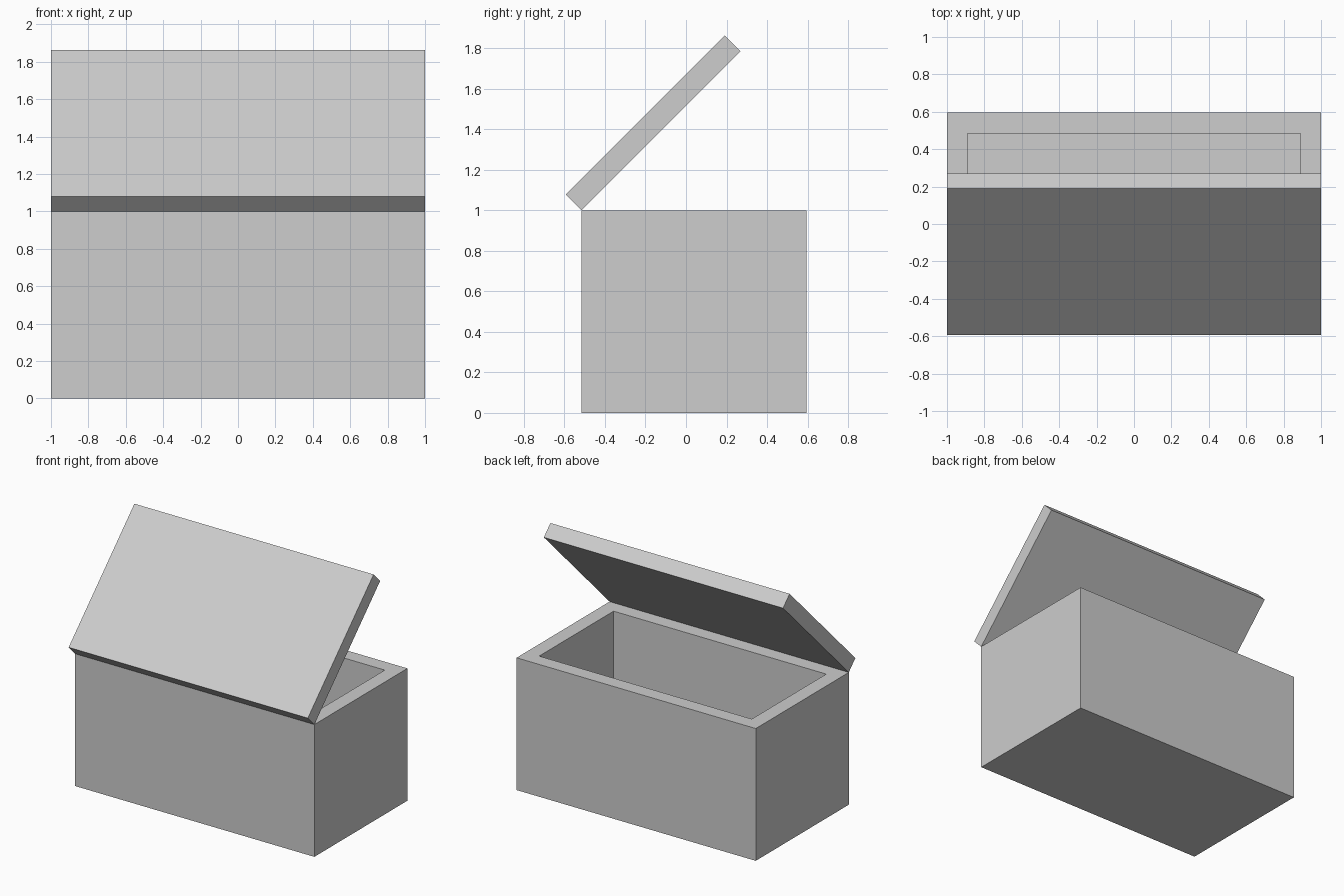
import bpy
import bmesh
from math import radians
from mathutils import Matrix, Vector

cube = bpy.data.objects.get("Cube")
if cube:
    bpy.data.objects.remove(cube, do_unlink=True)

FRONT, BACK, HEIGHT = -0.516, 0.595, 1.0
DEPTH = BACK - FRONT
WALL = 0.111
COLOUR = (0.61, 0.61, 0.61, 1)

grey = bpy.data.materials.new("mid_grey")
grey.use_nodes = True
grey.diffuse_color = COLOUR
grey.node_tree.nodes["Principled BSDF"].inputs["Base Color"].default_value = COLOUR


def block(bm, low, high):
    """Add a box spanning two opposite corners."""
    low, high = Vector(low), Vector(high)
    place = Matrix.Translation((low + high) / 2) @ Matrix.Diagonal((*(high - low), 1))
    bmesh.ops.create_cube(bm, size=1, matrix=place)


def finish(bm, name):
    """Turn the bmesh into a grey object in the scene."""
    mesh = bpy.data.meshes.new(name)
    bm.to_mesh(mesh)
    bm.free()
    mesh.materials.append(grey)
    obj = bpy.data.objects.new(name, mesh)
    bpy.context.collection.objects.link(obj)
    return obj


# Chest body: a box with its top inset and pushed down to form the cavity
bm = bmesh.new()
block(bm, (-1, FRONT, 0), (1, BACK, HEIGHT))
bm.normal_update()
top = max(bm.faces, key=lambda f: f.normal.z)
bmesh.ops.inset_region(bm, faces=[top], thickness=WALL, use_even_offset=True)
walls = bmesh.ops.extrude_discrete_faces(bm, faces=[top])
floor = walls["faces"][0]
bmesh.ops.translate(bm, verts=floor.verts, vec=(0, 0, WALL - HEIGHT))
bmesh.ops.recalc_face_normals(bm, faces=bm.faces)
finish(bm, "chest_body")

# Lid: a slab with its origin on the hinge edge, swung open
bm = bmesh.new()
block(bm, (-1, 0, 0), (1, DEPTH, WALL))
lid = finish(bm, "lid")
lid.location = (0, FRONT, HEIGHT)
lid.rotation_euler.x = radians(45)
